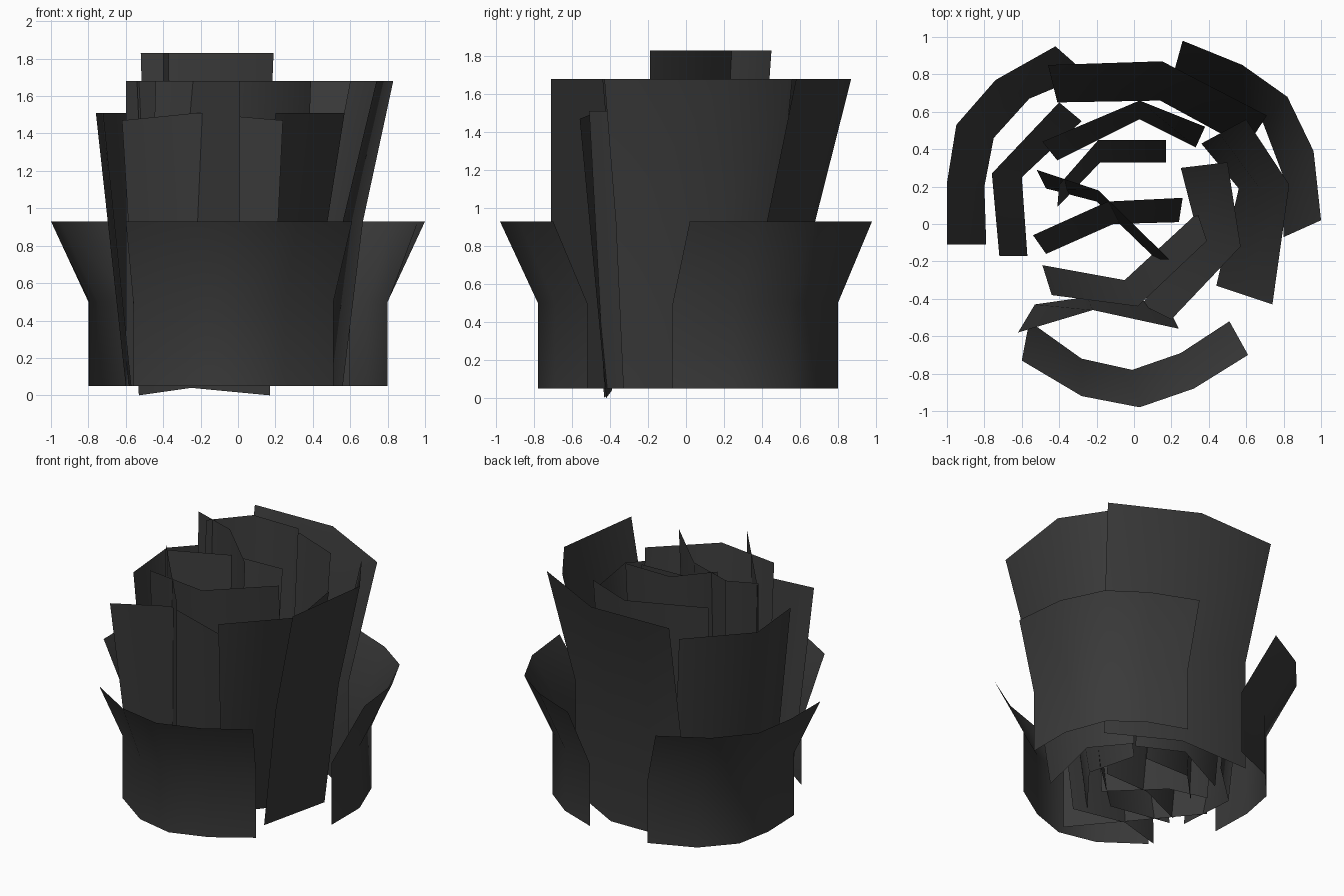
import bpy
import bmesh
import math
from mathutils import Vector

default_cube = bpy.data.objects.get("Cube")
if default_cube:
    bpy.data.objects.remove(default_cube, do_unlink=True)

# One charcoal colour for the whole flower
charcoal = bpy.data.materials.new("charcoal")
charcoal.use_nodes = True
colour = (0.042, 0.042, 0.042, 1)
charcoal.diffuse_color = colour
shader = charcoal.node_tree.nodes["Principled BSDF"]
shader.inputs["Base Color"].default_value = colour
shader.inputs["Roughness"].default_value = 0.8


def petal(name, foot, rim, height, base=0.05, bend=None, lean=0, droop=0):
    """Open sheet from foot path to rim path.

    bend: height of a middle ring, lean: how far that ring has opened,
    droop: how much lower the two side edges hang than the middle.
    """
    rings = [(0, base), (1, height)]
    if bend is not None:
        rings.insert(1, (lean, bend))
    bm = bmesh.new()
    rows = []
    last = len(foot) - 1
    for opening, z in rings:
        row = []
        for i, (low, high) in enumerate(zip(foot, rim)):
            x, y = Vector(low).lerp(Vector(high), opening)
            drop = droop if i in (0, last) else 0
            row.append(bm.verts.new((x, y, z - drop)))
        rows.append(row)
    for low, high in zip(rows, rows[1:]):
        for i in range(last):
            bm.faces.new((low[i], low[i + 1], high[i + 1], high[i]))
    mesh = bpy.data.meshes.new(name)
    bm.to_mesh(mesh)
    bm.free()
    mesh.materials.append(charcoal)
    sheet = bpy.data.objects.new(name, mesh)
    bpy.context.collection.objects.link(sheet)
    bpy.ops.object.select_all(action="DESELECT")
    sheet.select_set(True)
    bpy.context.view_layer.objects.active = sheet
    bpy.ops.object.shade_smooth_by_angle(angle=math.radians(60))


# Three low outer petals that flare above an upright cup
low_top, low_bend = 0.93, 0.5
petal("outer_petal_front",
      [(-0.56, -0.52), (-0.28, -0.72), (-0.01, -0.78), (0.25, -0.69), (0.51, -0.52)],
      [(-0.6, -0.73), (-0.28, -0.92), (0.03, -0.98), (0.32, -0.88), (0.61, -0.7)],
      low_top, bend=low_bend)
petal("outer_petal_right",
      [(-0.25, 0.8), (-0.56, 0.67), (-0.75, 0.46), (-0.8, 0.2), (-0.79, -0.11)],
      [(-0.42, 0.95), (-0.74, 0.77), (-0.95, 0.53), (-1, 0.22), (-1, -0.11)],
      low_top, bend=low_bend)
petal("outer_petal_left",
      [(0.8, -0.07), (0.8, 0.25), (0.69, 0.54), (0.48, 0.7), (0.21, 0.8)],
      [(1, 0.02), (0.96, 0.39), (0.82, 0.68), (0.58, 0.85), (0.26, 0.98)],
      low_top, bend=low_bend)

# Two tall petals that open near the rim
tall_top = 1.68
petal("tall_petal_back",
      [(0.6, 0.41), (0.14, 0.66), (-0.41, 0.65)],
      [(0.71, 0.58), (0.15, 0.87), (-0.46, 0.85)],
      tall_top, bend=0.85)
petal("tall_petal_left",
      [(0.44, -0.33), (0.56, 0.19), (0.36, 0.43)],
      [(0.74, -0.43), (0.83, 0.21), (0.6, 0.56)],
      tall_top, bend=0.93, lean=0.4)

# Flat upright petal cutting across the front right
petal("upright_petal", [(-0.6, 0.03), (0.01, -0.71)], [(-0.6, 0.03), (0.01, -0.71)],
      tall_top)

# Three straight-sided petals around the heart
middle_top = 1.51
petal("middle_petal_right",
      [(-0.28, 0.55), (-0.6, 0.25), (-0.57, -0.17)],
      [(-0.4, 0.65), (-0.76, 0.27), (-0.72, -0.17)],
      middle_top)
petal("middle_petal_left",
      [(0.04, -0.43), (0.34, -0.05), (0.25, 0.3)],
      [(0.2, -0.51), (0.57, -0.12), (0.5, 0.33)],
      middle_top)
petal("middle_petal_front",
      [(-0.53, -0.43), (-0.25, -0.39), (0.17, -0.42)],
      [(-0.62, -0.58), (-0.22, -0.46), (0.24, -0.56)],
      middle_top, base=0.04, droop=0.04)

# Inner petals
petal("inner_petal_front",
      [(-0.49, -0.22), (-0.05, -0.3), (0.34, 0.06)],
      [(-0.44, -0.38), (0.02, -0.44), (0.39, -0.09)],
      tall_top)
petal("inner_petal_back",
      [(0.33, 0.41), (0.03, 0.56), (-0.41, 0.34)],
      [(0.38, 0.52), (0.03, 0.66), (-0.49, 0.44)],
      tall_top)
petal("inner_petal_centre",
      [(-0.47, -0.16), (-0.11, 0), (0.24, 0.01)],
      [(-0.54, -0.06), (-0.14, 0.12), (0.26, 0.14)],
      tall_top)

# Heart petals standing highest
heart_top = 1.83
petal("heart_petal_front",
      [(-0.47, 0.19), (-0.2, 0.12), (0.12, -0.19)],
      [(-0.52, 0.29), (-0.19, 0.18), (0.19, -0.19)],
      heart_top)
petal("heart_petal_back",
      [(0.17, 0.33), (-0.18, 0.33), (-0.41, 0.09)],
      [(0.17, 0.45), (-0.19, 0.45), (-0.4, 0.21)],
      heart_top)
